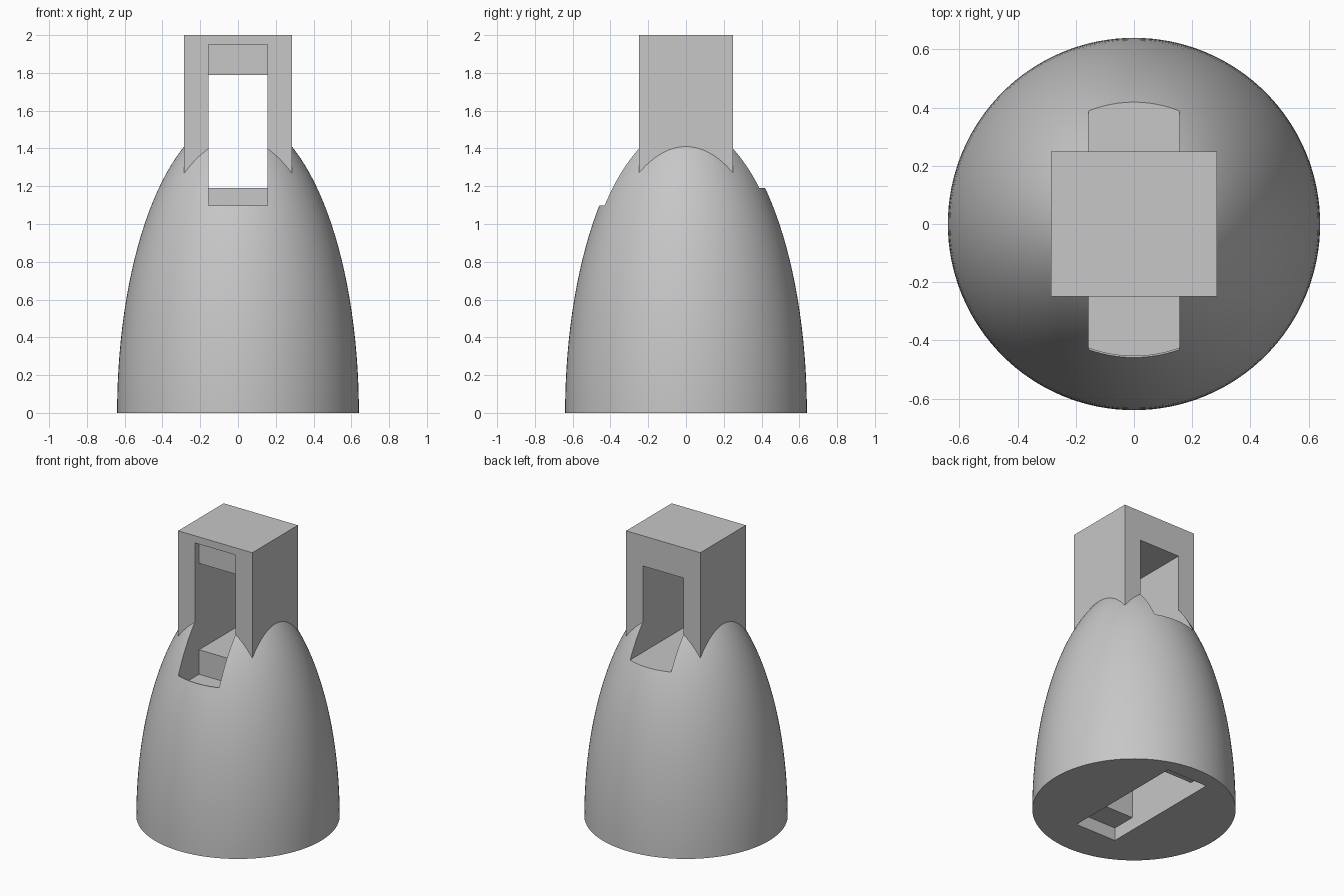
import bpy, bmesh, math

default = bpy.data.objects.get("Cube")
if default:
    bpy.data.objects.remove(default, do_unlink=True)

SLOT = 0.157             # half width shared by every slot
RADIUS, HEIGHT = 0.64, 1.575


def make_object(name, bm):
    bmesh.ops.recalc_face_normals(bm, faces=bm.faces)
    mesh = bpy.data.meshes.new(name)
    bm.to_mesh(mesh)
    bm.free()
    ob = bpy.data.objects.new(name, mesh)
    bpy.context.scene.collection.objects.link(ob)
    return ob


def box(name, half_x, y0, y1, z0, z1):
    bm = bmesh.new()
    bmesh.ops.create_cube(bm, size=1)
    for v in bm.verts:
        v.co.x *= 2 * half_x
        v.co.y = y0 if v.co.y < 0 else y1
        v.co.z = z0 if v.co.z < 0 else z1
    return make_object(name, bm)


def dome(name, factor=1):
    # upper half of a stretched sphere, closed underneath
    bm = bmesh.new()
    bmesh.ops.create_uvsphere(bm, u_segments=128, v_segments=64, radius=1)
    low = [v for v in bm.verts if v.co.z < -0.001]
    bmesh.ops.delete(bm, geom=low, context='VERTS')
    rim = [e for e in bm.edges if e.is_boundary]
    bmesh.ops.contextual_create(bm, geom=rim)
    for v in bm.verts:
        v.co.x *= RADIUS * factor
        v.co.y *= RADIUS * factor
        v.co.z *= HEIGHT * factor
    return make_object(name, bm)


def combine(target, other, operation):
    # bake one boolean and discard the helper
    mod = target.modifiers.new(operation.title(), 'BOOLEAN')
    mod.operation, mod.solver, mod.object = operation, 'EXACT', other
    graph = bpy.context.evaluated_depsgraph_get()
    graph.update()
    mesh = bpy.data.meshes.new_from_object(target.evaluated_get(graph))
    target.modifiers.clear()
    target.data = mesh
    bpy.data.objects.remove(other, do_unlink=True)


# Domed body with the square tower on top
body = dome("domed_body")
combine(body, box("tower", 0.285, -0.25, 0.25, 1.0, 2.0), 'UNION')

# Upper opening: front recess, its sunken floor behind a thin lip, through slot
sunken_floor = box("sunken_floor", SLOT, -0.6, -0.203, 1.02, 1.13)
combine(sunken_floor, dome("inner_dome", 0.993), 'INTERSECT')
combine(body, sunken_floor, 'DIFFERENCE')
combine(body, box("front_recess", SLOT, -0.7, -0.203, 1.097, 1.95), 'DIFFERENCE')
combine(body, box("through_slot", SLOT, -0.3, 0.7, 1.19, 1.79), 'DIFFERENCE')

# Underside opening: shallow recess and deeper pocket
combine(body, box("base_recess", SLOT, -0.375, 0.52, -0.1, 0.09), 'DIFFERENCE')
combine(body, box("base_pocket", SLOT, -0.203, 0.37, -0.1, 0.52), 'DIFFERENCE')

# Plain grey material
grey = bpy.data.materials.new("light_grey")
grey.use_nodes = True
colour = (0.57, 0.57, 0.57, 1)
grey.diffuse_color = colour
grey.node_tree.nodes["Principled BSDF"].inputs["Base Color"].default_value = colour
body.data.materials.clear()
body.data.materials.append(grey)

# Smooth dome, crisp edges
for p in body.data.polygons:
    p.material_index = 0
    p.use_smooth = True
body.data.set_sharp_from_angle(angle=math.radians(25))
